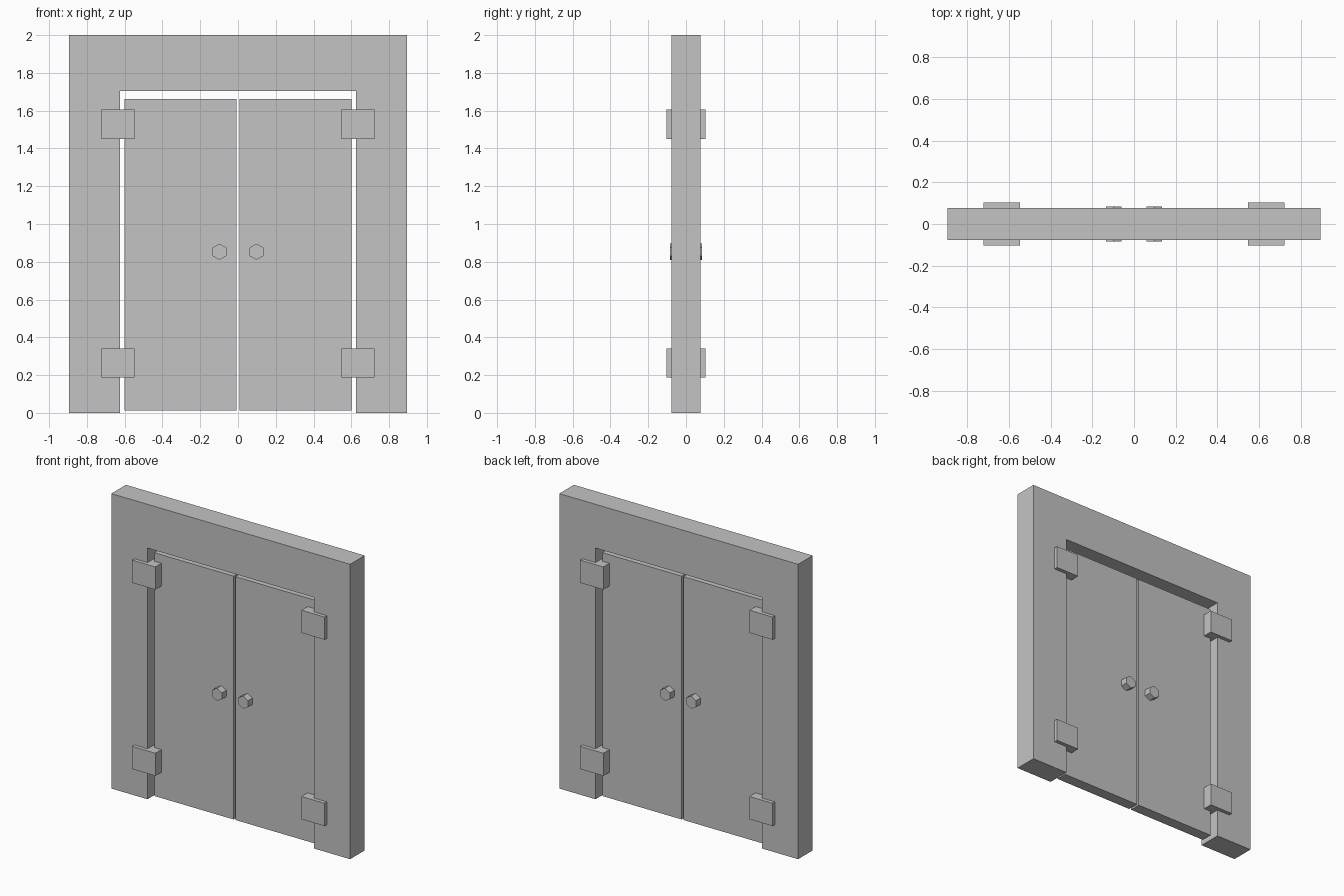
import bpy
import bmesh
from mathutils import Matrix, Vector

if "Cube" in bpy.data.objects:
    bpy.data.objects.remove(bpy.data.objects["Cube"])

GREY = (0.55, 0.55, 0.55, 1.0)
grey = bpy.data.materials.new("plain_grey")
grey.use_nodes = True
grey.diffuse_color = GREY
grey.node_tree.nodes["Principled BSDF"].inputs["Base Color"].default_value = GREY


def extruded(name, outline, half_depth):
    """Extrude an x-z outline evenly about y = 0."""
    bm = bmesh.new()
    face = bm.faces.new([bm.verts.new((x, -half_depth, z)) for x, z in outline])
    new = bmesh.ops.extrude_face_region(bm, geom=[face])["geom"]
    verts = [v for v in new if isinstance(v, bmesh.types.BMVert)]
    bmesh.ops.translate(bm, verts=verts, vec=Vector((0, 2 * half_depth, 0)))
    bmesh.ops.recalc_face_normals(bm, faces=bm.faces)
    return finish(name, bm)


def finish(name, bm):
    mesh = bpy.data.meshes.new(name)
    bm.to_mesh(mesh)
    bm.free()
    mesh.materials.append(grey)
    obj = bpy.data.objects.new(name, mesh)
    bpy.context.collection.objects.link(obj)
    return obj


def slab(name, x0, x1, z0, z1, half_depth):
    return extruded(name, [(x0, z0), (x1, z0), (x1, z1), (x0, z1)], half_depth)


# Surrounding frame: two posts and a lintel in one piece
W, H = 0.896, 2.0
OPEN_W, OPEN_H = 0.624, 1.703
extruded("door_frame", [(-W, 0), (-OPEN_W, 0), (-OPEN_W, OPEN_H), (OPEN_W, OPEN_H),
                        (OPEN_W, 0), (W, 0), (W, H), (-W, H)], 0.078)

for side, s in (("left", 1), ("right", -1)):
    # Recessed door leaf
    slab(side + "_door", s * 0.007, s * 0.601, 0.013, 1.663, 0.038)

    # Hinge blocks bridging frame and door on both faces
    for level, z in (("lower", 0.265), ("upper", 1.528)):
        slab(f"{side}_{level}_hinge", s * 0.548, s * 0.722, z - 0.077, z + 0.077, 0.103)

    # Six-sided knob passing through the door
    bm = bmesh.new()
    bmesh.ops.create_cone(bm, cap_ends=True, segments=6, radius1=0.043, radius2=0.043,
                          depth=0.17, matrix=Matrix.Rotation(1.570796, 4, "X"))
    # Turn one corner to the top
    top = max(v.co.z for v in bm.verts)
    if top < 0.042:
        bmesh.ops.rotate(bm, verts=bm.verts, matrix=Matrix.Rotation(0.523599, 3, "Y"))
    bmesh.ops.translate(bm, verts=bm.verts, vec=Vector((s * 0.098, 0, 0.853)))
    finish(side + "_knob", bm)
